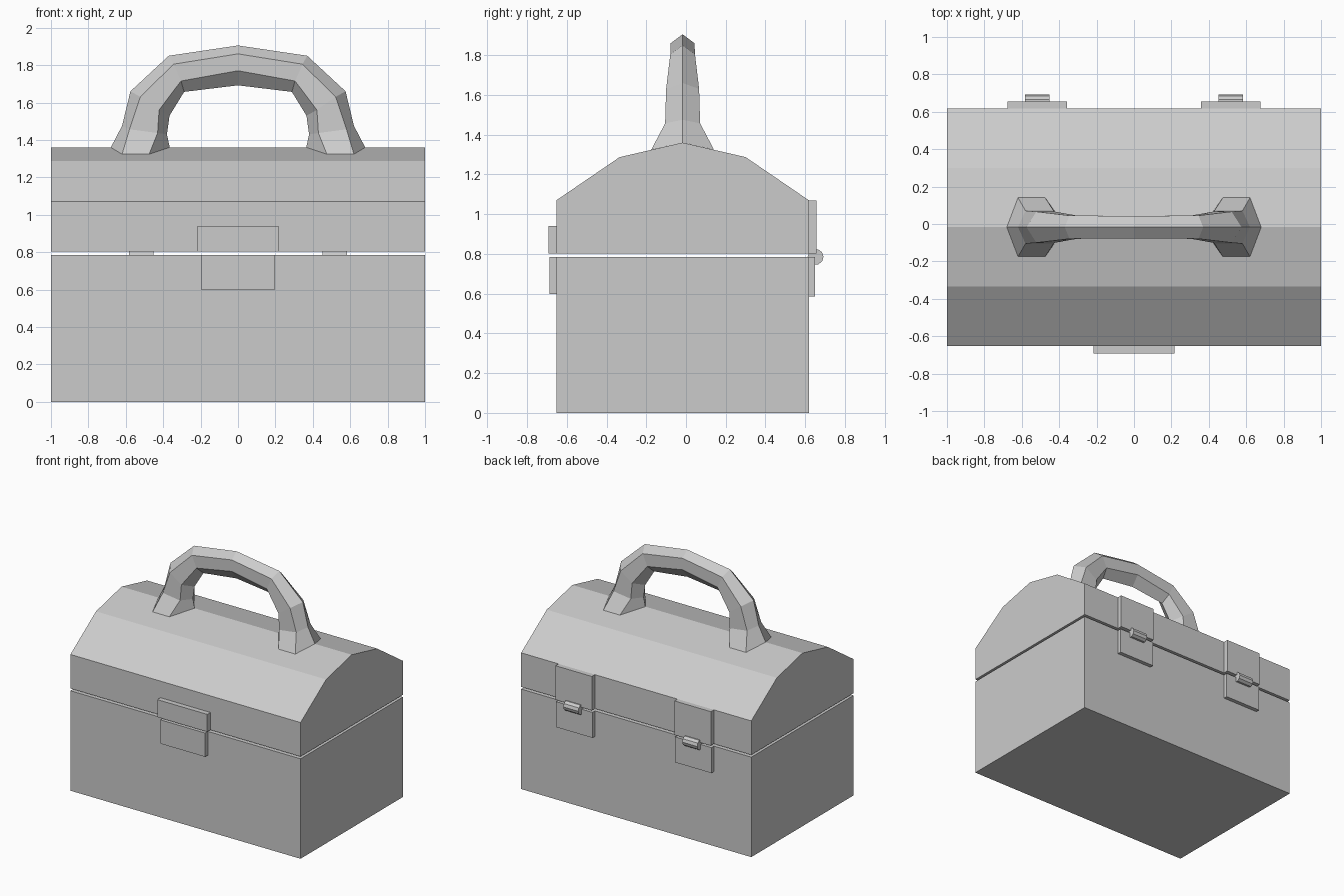
import bpy, bmesh
from math import pi

if "Cube" in bpy.data.objects:
    bpy.data.objects.remove(bpy.data.objects["Cube"])

YF, YB = -0.652, 0.618          # front and back faces of the case
YC = (YF + YB) / 2              # middle of the case


def finish(name, bm):
    bmesh.ops.recalc_face_normals(bm, faces=bm.faces)
    mesh = bpy.data.meshes.new(name)
    bm.to_mesh(mesh)
    bm.free()
    obj = bpy.data.objects.new(name, mesh)
    bpy.context.collection.objects.link(obj)
    return obj


def prism(name, profile, x0, x1):
    """Extrude a (y, z) profile along x."""
    bm = bmesh.new()
    face = bm.faces.new([bm.verts.new((x0, y, z)) for y, z in profile])
    ext = bmesh.ops.extrude_face_region(bm, geom=[face])["geom"]
    verts = [g for g in ext if isinstance(g, bmesh.types.BMVert)]
    bmesh.ops.translate(bm, verts=verts, vec=(x1 - x0, 0, 0))
    return finish(name, bm)


def box(name, x0, x1, y0, y1, z0, z1):
    return prism(name, [(y0, z0), (y1, z0), (y1, z1), (y0, z1)], x0, x1)


# Case and faceted lid, with a thin gap between them
box("case_body", -1, 1, YF, YB, 0, 0.785)
prism("lid", [(YF, 0.803), (YB, 0.803), (YB, 1.07), (YC + 0.317, 1.287),
              (YC, 1.36), (YC - 0.317, 1.287), (YF, 1.07)], -1, 1)

# Front latch plates
box("latch_upper", -0.217, 0.217, -0.692, YF, 0.803, 0.94)
box("latch_lower", -0.195, 0.195, -0.686, YF, 0.598, 0.785)

# Rear hinges: two plates and a barrel each
for side, cx in (("left", -0.517), ("right", 0.517)):
    box(f"hinge_upper_{side}", cx - 0.158, cx + 0.158, YB, 0.656, 0.803, 1.07)
    box(f"hinge_lower_{side}", cx - 0.158, cx + 0.158, YB, 0.649, 0.585, 0.785)
    bpy.ops.mesh.primitive_cylinder_add(vertices=10, radius=0.04, depth=0.13,
                                        location=(cx, 0.652, 0.785),
                                        rotation=(0, pi / 2, 0))
    bpy.context.object.name = f"hinge_barrel_{side}"

# Handle: hexagonal rings from foot to top centre, as
# (half width, outer ridge, outer side, inner side, inner ridge) in x, z
rings = [
    (0.158, (0.68, 1.36), (0.62, 1.324), (0.475, 1.324), (0.365, 1.36)),
    (0.088, (0.62, 1.475), (0.58, 1.457), (0.43, 1.437), (0.38, 1.43)),
    (0.083, (0.575, 1.66), (0.522, 1.63), (0.422, 1.56), (0.366, 1.53)),
    (0.062, (0.37, 1.85), (0.345, 1.805), (0.305, 1.715), (0.288, 1.657)),
    (0.060, (0.0, 1.905), (0.0, 1.86), (0.0, 1.77), (0.0, 1.692)),
]
path = [(1, r) for r in rings] + [(-1, r) for r in rings[-2::-1]]
bm = bmesh.new()
loops = []
for s, (w, a, b, c, d) in path:
    pts = [(a, 0), (b, -w), (c, -w), (d, 0), (c, w), (b, w)]
    loops.append([bm.verts.new((s * p[0], YC + y, p[1])) for p, y in pts])
for l0, l1 in zip(loops, loops[1:]):
    for i in range(6):
        j = (i + 1) % 6
        bm.faces.new((l0[i], l0[j], l1[j], l1[i]))
finish("carry_handle", bm)
